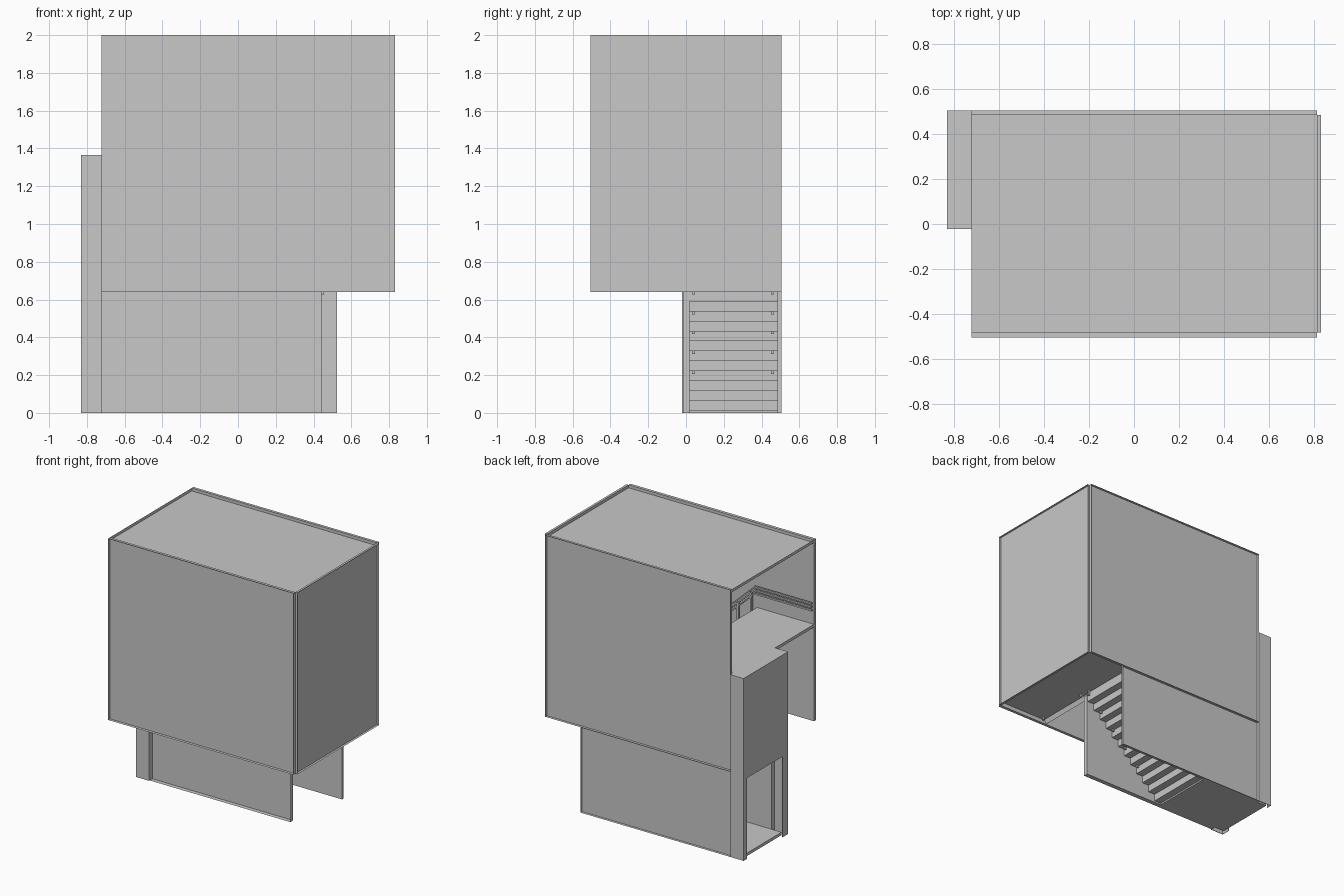
import bpy, bmesh
from mathutils import Vector

if "Cube" in bpy.data.objects:
    bpy.data.objects.remove(bpy.data.objects["Cube"], do_unlink=True)

grey = bpy.data.materials.new("plain_grey")
grey.use_nodes = True
colour = (0.58, 0.58, 0.58, 1)
grey.diffuse_color = colour
grey.node_tree.nodes["Principled BSDF"].inputs["Base Color"].default_value = colour


def prism(name, points, axis, start, end, open_side=None):
    """Extrude a flat outline along one axis; open_side drops the faces that look that way."""
    place = {"x": lambda a, b, c: (c, a, b),
             "y": lambda a, b, c: (a, c, b),
             "z": lambda a, b, c: (a, b, c)}[axis]
    bm = bmesh.new()
    face = bm.faces.new([bm.verts.new(place(a, b, start)) for a, b in points])
    moved = bmesh.ops.extrude_face_region(bm, geom=[face])["geom"]
    bmesh.ops.translate(bm, vec=place(0, 0, end - start),
                        verts=[v for v in moved if isinstance(v, bmesh.types.BMVert)])
    bmesh.ops.recalc_face_normals(bm, faces=bm.faces)
    if open_side:
        gone = [f for f in bm.faces if f.normal.dot(Vector(open_side)) > 0.9]
        bmesh.ops.delete(bm, geom=gone, context="FACES_ONLY")
    mesh = bpy.data.meshes.new(name)
    bm.to_mesh(mesh)
    bm.free()
    mesh.materials.append(grey)
    obj = bpy.data.objects.new(name, mesh)
    bpy.context.collection.objects.link(obj)


def box(name, x, y, z, open_side=None):
    outline = [(x[0], y[0]), (x[1], y[0]), (x[1], y[1]), (x[0], y[1])]
    prism(name, outline, "z", *z, open_side)


# Main levels and plan lines
west, east, top, base = -0.723, 0.814, 2.0, 0.64
front, back = -0.505, 0.505
front_in, back_in = -0.483, 0.485
landing_z, floor_z = 0.683, 1.366
stair_low, stair_high = -0.25, 0.42
tower_west, tower_front, lane = -0.831, -0.022, 0.018
plate = 0.004
FRONT, BACK, LEFT, UP = (0, -1, 0), (0, 1, 0), (1, 0, 0), (0, 0, 1)

# Upper volume: panels with thin rims that stand outward
box("front_wall", (west, east), (front, front_in), (base, top), FRONT)
box("back_wall", (west, east), (back_in, back), (base, top), BACK)
box("end_wall", (east, 0.831), (front_in, back_in), (base, top), LEFT)
box("roof", (west, east), (front_in, back_in), (1.978, top), UP)

# Lower walls around the first flight
box("lower_front_wall", (west, 0.445), (-0.015, lane), (0, base), FRONT)
box("lower_back_wall", (west, 0.523), (back_in, back), (0, base), BACK)

# Entrance tower of thin plates with a doorway
box("tower_back_wall", (tower_west, west), (back - plate, back), (0, floor_z))
box("tower_front_wall", (tower_west, west), (tower_front, tower_front + plate), (0, floor_z))
jamb_a, jamb_b, head = 0.045, 0.465, 0.605
prism("door_facade",
      [(tower_front, 0), (jamb_a, 0), (jamb_a, head), (jamb_b, head), (jamb_b, 0),
       (back, 0), (back, floor_z), (tower_front, floor_z)],
      "x", tower_west, tower_west + plate)

# Floors
box("ground_floor", (-0.805, stair_low), (lane, back_in), (0, 0.022))
box("landing", (stair_high, east), (front_in, back_in), (0.67, landing_z))
prism("upper_floor",
      [(west, front_in), (stair_low, front_in), (stair_low, back_in), (west, back_in),
       (west, back), (tower_west, back), (tower_west, tower_front), (west, tower_front)],
      "z", 1.344, floor_z)

# Stairs
STEPS = 13
rise = landing_z / STEPS
run = (stair_high - stair_low) / (STEPS - 1)


def flight(name, x0, z0, way, y0, y1):
    upper = []
    for i in range(STEPS):
        x = x0 + way * i * run
        upper += [(x, z0 + i * rise), (x, z0 + (i + 1) * rise)]
    lower = [(x + way * 0.02, max(0, z - 0.041)) for x, z in reversed(upper)]
    prism(name, upper + lower, "y", y0, y1)


flight("lower_flight", stair_low, 0, 1, lane, back_in)
flight("upper_flight", stair_high, landing_z, -1, front_in, -0.015)


def rails(name, path, y):
    """Three parallel bars that follow a path in side view."""
    for n, height in enumerate((0.115, 0.14, 0.165)):
        bar = [(x, z + height + 0.006) for x, z in path]
        bar += [(x, z + height - 0.006) for x, z in reversed(path)]
        prism(f"{name}_bar_{n}", bar, "y", y - 0.007, y + 0.007)


def post(name, x, y, z, drop):
    box(name, (x - 0.007, x + 0.007), (y - 0.007, y + 0.007), (z - drop, z + 0.17))


# Handrails on both sides of each flight
lower_path = [(stair_low, rise), (stair_high, landing_z)]
upper_path = [(0.48, landing_z), (stair_high, landing_z + rise), (stair_low, floor_z)]
for y in (0.04, 0.458):
    rails("lower_handrail", lower_path, y)
    for k in range(5, STEPS + 1, 2):
        post("lower_rail_post", stair_low + (k - 0.5) * run, y, k * rise, 0.056)
for y in (-0.458, -0.04):
    # The rail on the wall side carries on over the upper floor
    rails("upper_handrail", upper_path + ([(west, floor_z)] if y < -0.2 else []), y)
    for k in range(0, STEPS, 2):
        post("upper_rail_post", stair_high - (k - 0.5) * run, y, landing_z + k * rise, 0.035)
